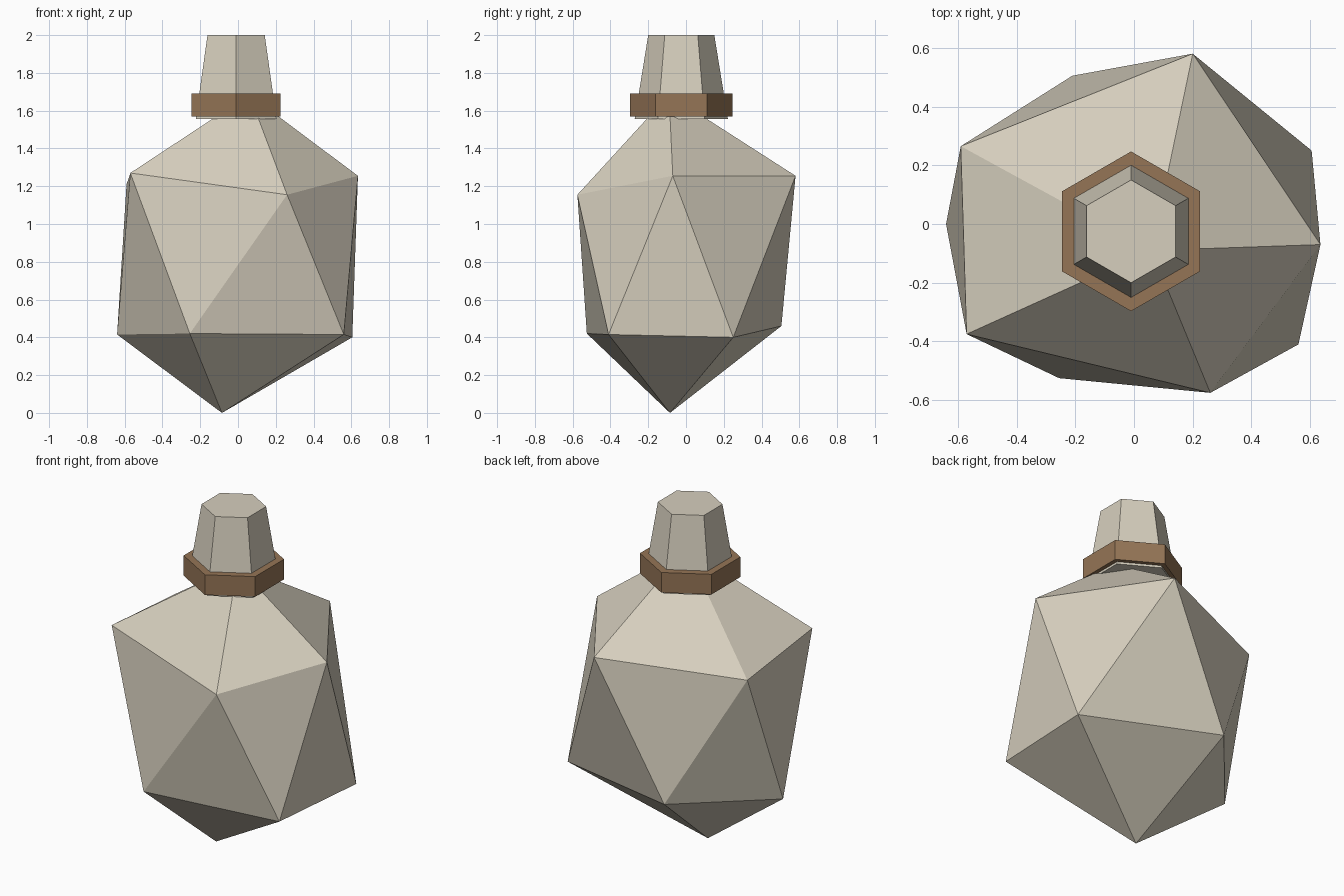
import bpy, math

if "Cube" in bpy.data.objects:
    bpy.data.objects.remove(bpy.data.objects["Cube"])


def material(name, color):
    m = bpy.data.materials.new(name)
    m.diffuse_color = (*color, 1)
    m.use_nodes = True
    m.node_tree.nodes["Principled BSDF"].inputs["Base Color"].default_value = m.diffuse_color
    return m


def mesh_object(name, verts, faces, mat):
    me = bpy.data.meshes.new(name)
    me.from_pydata(verts, [], faces)
    me.materials.append(mat)
    ob = bpy.data.objects.new(name, me)
    bpy.context.collection.objects.link(ob)
    return ob


def hex_frustum(name, r0, z0, r1, z1, mat, cx=-0.01, cy=-0.025):
    # six-sided, corners pointing along +y and -y
    verts = [(cx + r * math.cos(math.radians(90 + 60 * i)),
              cy + r * math.sin(math.radians(90 + 60 * i)), z)
             for r, z in ((r0, z0), (r1, z1)) for i in range(6)]
    faces = [(i, (i + 1) % 6, 6 + (i + 1) % 6, 6 + i) for i in range(6)]
    faces += [tuple(range(5, -1, -1)), tuple(range(6, 12))]
    return mesh_object(name, verts, faces, mat)


bone = material("pale bone", (0.67, 0.62, 0.51))
leather = material("brown band", (0.30, 0.178, 0.093))

# Flask body: an uneven, stretched icosahedron (two rings of five plus two tips)
upper = [(0.20, 0.58, 1.255), (-0.59, 0.265, 1.21), (-0.57, -0.375, 1.27),
         (0.26, -0.575, 1.155), (0.635, -0.07, 1.255)]
lower = [(-0.21, 0.505, 0.46), (-0.64, 0.0, 0.415), (-0.255, -0.525, 0.42),
         (0.56, -0.41, 0.415), (0.605, 0.25, 0.40)]
tips = [(0.06, -0.09, 1.685), (-0.085, -0.085, 0.0)]
faces = []
for i in range(5):
    j = (i + 1) % 5
    faces += [(i, j, 10), (i, 5 + i, j), (j, 5 + i, 5 + j), (5 + j, 5 + i, 11)]
mesh_object("flask_body", upper + lower + tips, faces, bone)

# Tapered neck and the band around its base
hex_frustum("neck", 0.247, 1.555, 0.175, 2.0, bone)
hex_frustum("neck_band", 0.272, 1.57, 0.272, 1.69, leather)
